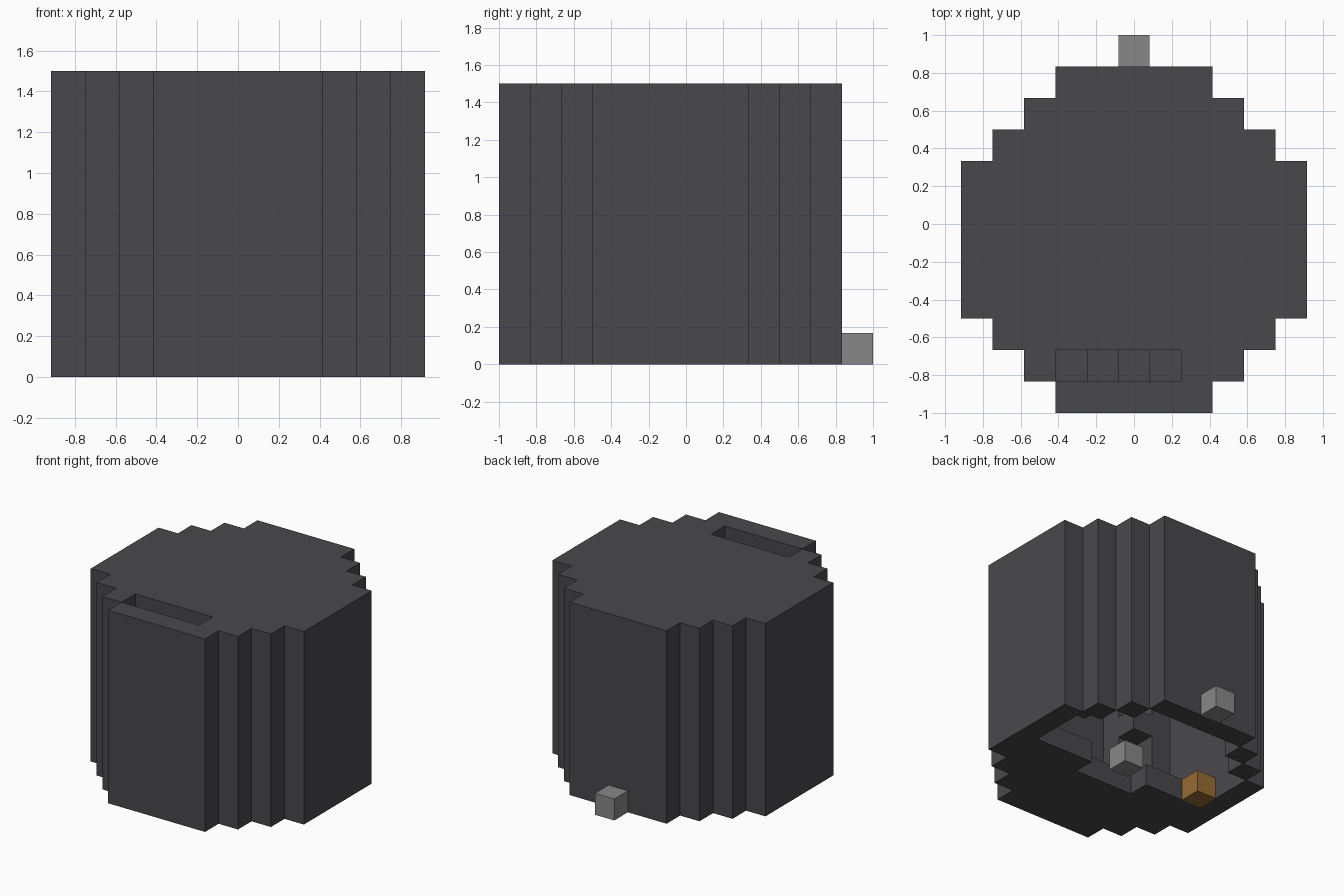
import bpy
import bmesh
from mathutils import Vector

UNIT = 1 / 6          # edge of one block
LAYERS = 9            # height of the tower in blocks
Y_CENTRE = -UNIT / 2

cube = bpy.data.objects.get("Cube")
if cube:
    bpy.data.objects.remove(cube, do_unlink=True)


def material(name, rgb):
    mat = bpy.data.materials.new(name)
    mat.use_nodes = True
    colour = (*rgb, 1)
    mat.diffuse_color = colour
    mat.node_tree.nodes["Principled BSDF"].inputs["Base Color"].default_value = colour
    return mat


charcoal = material("charcoal", (0.066, 0.065, 0.071))
grey = material("mid_grey", (0.245, 0.245, 0.245))
orange = material("orange", (0.31, 0.15, 0.034))

AXES = [Vector(a) for a in ((1, 0, 0), (0, 1, 0), (0, 0, 1))]


def build_blocks(name, cells, mat):
    """Make one object from block cells, with only the exposed faces."""
    cells = set(cells)
    bm = bmesh.new()
    for cell in cells:
        centre = Vector(cell)
        for k, axis in enumerate(AXES):
            u, v = AXES[(k + 1) % 3], AXES[(k + 2) % 3]
            for side in (1, -1):
                normal = axis * side
                if tuple(int(c) for c in centre + normal) in cells:
                    continue
                ring = [(1, 1), (-1, 1), (-1, -1), (1, -1)][::side]
                corners = [centre + (normal + u * a + v * b) / 2 for a, b in ring]
                bm.faces.new([bm.verts.new((c.x * UNIT, c.y * UNIT + Y_CENTRE,
                                            (c.z + 0.5) * UNIT)) for c in corners])
    bmesh.ops.remove_doubles(bm, verts=bm.verts, dist=UNIT / 100)
    bmesh.ops.dissolve_limit(bm, angle_limit=0.01, verts=bm.verts, edges=bm.edges)
    mesh = bpy.data.meshes.new(name)
    bm.to_mesh(mesh)
    bm.free()
    mesh.materials.append(mat)
    obj = bpy.data.objects.new(name, mesh)
    bpy.context.collection.objects.link(obj)
    return obj


def half_width(row):
    """Stepped round outline: block columns either side of the middle."""
    return min(5, 7 - abs(row))


def inside(x, row):
    return abs(row) < 5 and abs(x) < half_width(row)


def is_solid(x, row, layer):
    if not inside(x, row):
        return True                                # outer wall
    if layer == LAYERS - 1:                        # roof with stair opening
        return not (row == -4 and -2 <= x <= 1)
    if layer == 0:                                 # floor over the front half
        return row < 0 and not (row == -1 and abs(x) <= 1)
    return False


# Hollow tower with roof and half floor
tower = [(x, row, layer)
         for row in range(-5, 6)
         for x in range(-half_width(row), half_width(row) + 1)
         for layer in range(LAYERS) if is_solid(x, row, layer)]

# Stair steps hanging under the roof opening
steps = [(1 - n, -4, 7 - n) for n in range(3)] + [(-3, -3, 4)]
build_blocks("tower", tower + steps, charcoal)

# Loose ground blocks
build_blocks("centre_block", [(0, 0, 0)], grey)
build_blocks("back_block", [(0, 6, 0)], grey)
build_blocks("side_block", [(-4, 0, 0)], orange)
